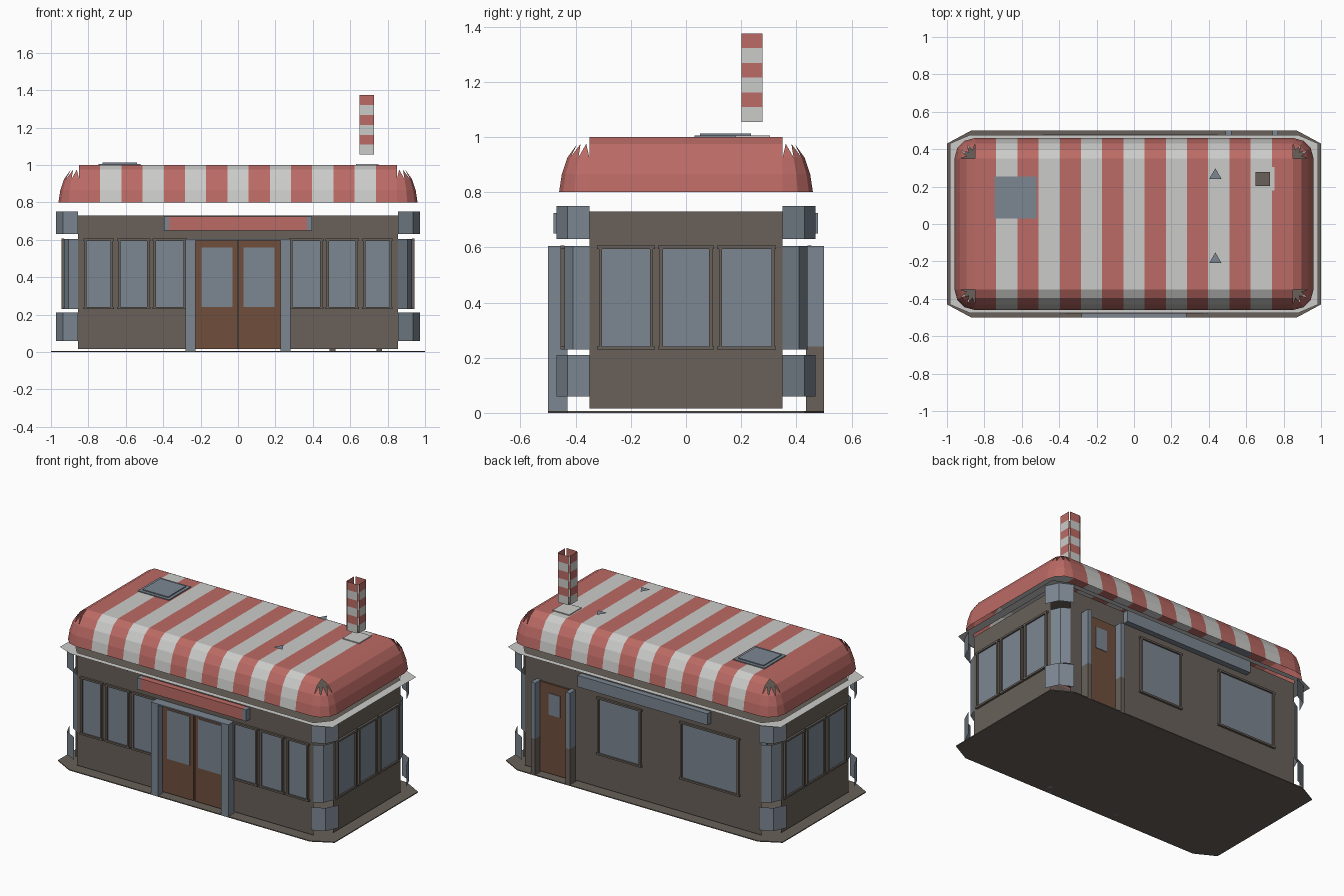
import bpy, bmesh, math
from mathutils import Vector

old = bpy.data.objects.get("Cube")
if old:
    bpy.data.objects.remove(old, do_unlink=True)


def material(name, r, g, b):
    m = bpy.data.materials.new(name)
    m.diffuse_color = (r, g, b, 1)
    m.use_nodes = True
    m.node_tree.nodes["Principled BSDF"].inputs["Base Color"].default_value = (r, g, b, 1)
    return m


RED = material("awning red", 0.50, 0.145, 0.13)
WHITE = material("awning white", 0.60, 0.60, 0.59)
WALL = material("wall brown", 0.14, 0.118, 0.10)
GREY = material("blue grey", 0.20, 0.24, 0.285)
DOOR = material("door brown", 0.16, 0.078, 0.048)


def build(name, polys, mats, centre=(0, 0, 0.5)):
    """Make an object from (points, material index) polygons facing away from centre."""
    bm = bmesh.new()
    for pts, mi in polys:
        f = bm.faces.new([bm.verts.new(p) for p in pts])
        f.material_index = mi
        f.normal_update()
        if f.normal.dot(f.calc_center_median() - Vector(centre)) < 0:
            f.normal_flip()
    bmesh.ops.remove_doubles(bm, verts=bm.verts, dist=1e-5)
    me = bpy.data.meshes.new(name)
    bm.to_mesh(me)
    bm.free()
    for m in mats:
        me.materials.append(m)
    ob = bpy.data.objects.new(name, me)
    bpy.context.collection.objects.link(ob)
    return ob


def box(name, mat, x, y, z):
    bm = bmesh.new()
    bmesh.ops.create_cube(bm, size=1)
    for v in bm.verts:
        v.co = [(a + b) / 2 + c * (b - a) for c, (a, b) in zip(v.co, (x, y, z))]
    me = bpy.data.meshes.new(name)
    bm.to_mesh(me)
    bm.free()
    me.materials.append(mat)
    ob = bpy.data.objects.new(name, me)
    bpy.context.collection.objects.link(ob)
    return ob


def panel(name, mat, side, u, z, d0, d1):
    """Box on a wall: u along the wall, depth d0..d1 outward from the middle."""
    d = (d0, d1) if side in ("left", "back") else (-d1, -d0)
    if side in ("front", "back"):
        return box(name, mat, u, d, z)
    return box(name, mat, d, u, z)


def window(name, side, u, z, wall):
    panel(name + "_glass", GREY, side, u, z, wall - 0.004, wall + 0.004)
    t, out = 0.012, wall + 0.014
    for k, e in enumerate(u):
        panel(f"{name}_jamb_{k}", WALL, side, (e - t / 2, e + t / 2), z, wall, out)
    for k, e in enumerate(z):
        panel(f"{name}_rail_{k}", WALL, side, (u[0] - t, u[1] + t), (e - t / 2, e + t / 2), wall, out)


HX, HY = 0.855, 0.35      # straight lengths of the long and short walls
WX, WY = 0.93, 0.44       # wall planes
SIGNS = [(1, 1), (-1, 1), (-1, -1), (1, -1)]


def octagon(ax, ay, bx, by, z):
    """Chamfered rectangle: outer half sizes ax, ay; straight half lengths bx, by."""
    return [(ax, -by, z), (ax, by, z), (bx, ay, z), (-bx, ay, z),
            (-ax, by, z), (-ax, -by, z), (-bx, -ay, z), (bx, -ay, z)]


# Base slab
low, high = octagon(1, 0.5, 0.87, 0.43, 0), octagon(1, 0.5, 0.87, 0.43, 0.006)
polys = [(low, 0), (high, 0)]
polys += [((low[i - 1], low[i], high[i], high[i - 1]), 0) for i in range(8)]
build("base_slab", polys, [WALL], (0, 0, 0.003))

# Walls and ceiling
Z0, Z1 = 0.015, 0.73
polys = []
for s in (1, -1):
    polys.append(([(-HX, s * WY, Z0), (HX, s * WY, Z0), (HX, s * WY, Z1), (-HX, s * WY, Z1)], 0))
    polys.append(([(s * WX, -HY, Z0), (s * WX, HY, Z0), (s * WX, HY, Z1), (s * WX, -HY, Z1)], 0))
polys.append((octagon(WX, WY, HX, HY, Z1), 0))
build("walls", polys, [WALL], (0, 0, 0.4))

# Light ledge around the wall top
inner, outer = octagon(WX, WY, HX, HY, 0.75), octagon(0.985, 0.475, 0.88, 0.43, 0.75)
build("ledge", [((inner[i - 1], inner[i], outer[i], outer[i - 1]), 0) for i in range(8)], [WHITE])

# Corner glass and the two projecting bands at each corner
BAND = [(HX, 0.47), (0.935, 0.43), (0.973, HY)]
PANE = [(HX, WY), (0.905, 0.41), (WX, HY)]
for name, path, z0, z1 in (("lower_band", BAND, 0.06, 0.21), ("corner_glass", PANE, 0.23, 0.605),
                           ("upper_band", BAND, 0.63, 0.75)):
    polys = []
    for sx, sy in SIGNS:
        for (xa, ya), (xb, yb) in zip(path, path[1:]):
            polys.append(([(sx * xa, sy * ya, z0), (sx * xb, sy * yb, z0),
                           (sx * xb, sy * yb, z1), (sx * xa, sy * ya, z1)], 0))
    build(name, polys, [GREY], (0, 0, 0.4))

# Striped roof: flat top, rounded eaves, plain ends, pointed corner petals
PROFILE = [(0, 1.0), (0.045, 0.975), (0.08, 0.925), (0.10, 0.865), (0.11, 0.80)]
RX, STRIPES = 0.85, 15
w = 2 * RX / STRIPES
section = [(-HY - o, z) for o, z in reversed(PROFILE)] + [(HY + o, z) for o, z in PROFILE]
polys = []
for i in range(STRIPES):
    xa, xb = -RX + i * w, -RX + (i + 1) * w
    for (ya, za), (yb, zb) in zip(section, section[1:]):
        polys.append(([(xa, ya, za), (xb, ya, za), (xb, yb, zb), (xa, yb, zb)], i % 2))
for s in (1, -1):
    for (oa, za), (ob, zb) in zip(PROFILE, PROFILE[1:]):
        xa, xb = s * (RX + oa), s * (RX + ob)
        polys.append(([(xa, -HY, za), (xa, HY, za), (xb, HY, zb), (xb, -HY, zb)], 0))
for sx, sy in SIGNS:
    def pt(row, a):
        o, z = PROFILE[row]
        return (sx * (RX + o * math.cos(a)), sy * (HY + o * math.sin(a)), z)
    step = math.pi / 6
    for k in range(3):
        a, b = k * step, (k + 1) * step
        for r in (2, 3):
            polys.append(([pt(r, a), pt(r, b), pt(r + 1, b), pt(r + 1, a)], 0))
        polys.append(([pt(2, a), pt(2, b), pt(1, (a + b) / 2)], 0))
build("roof", polys, [RED, WHITE], (0, 0, 0.6))

# Striped chimney with split corners, on a light plate
box("chimney_plate", WHITE, (0.63, 0.75), (0.18, 0.305), (0.998, 1.006))
CX, CY, R, G = 0.688, 0.24, 0.044, 0.038
h = 0.32 / 6
polys = []
for i in range(6):
    za, zb = 1.055 + i * h, 1.055 + (i + 1) * h
    for s in (1, -1):
        for ends in ([(-G, s * R), (G, s * R)], [(s * R, -G), (s * R, G)]):
            (xa, ya), (xb, yb) = ends
            polys.append(([(CX + xa, CY + ya, za), (CX + xb, CY + yb, za),
                           (CX + xb, CY + yb, zb), (CX + xa, CY + ya, zb)], (i + 1) % 2))
build("chimney", polys, [RED, WHITE], (CX, CY, 1.2))
box("chimney_floor", WALL, (CX - G, CX + G), (CY - G, CY + G), (1.055, 1.06))

# Roof hatch and small vents
box("hatch_frame", GREY, (-0.745, -0.52), (0.03, 0.255), (0.998, 1.006))
box("hatch_lid", GREY, (-0.725, -0.54), (0.05, 0.235), (1.006, 1.012))
for k, (y, z) in enumerate(((0.26, 1.055), (-0.19, 1.035))):
    tri = [(0.435 + 0.038 * math.sin(t), y + 0.038 * math.cos(t), z)
           for t in (0, 2 * math.pi / 3, 4 * math.pi / 3)]
    build(f"vent_{k}", [(tri, 0)], [GREY])

# Windows on the front and both ends
WZ = (0.235, 0.6)
for s in (1, -1):
    for k, (a, b) in enumerate(((0.285, 0.445), (0.48, 0.635), (0.675, 0.815))):
        window(f"front_window_{k}_{s}", "front", tuple(sorted((s * a, s * b))), WZ, WY)
for side in ("left", "right"):
    for k, u in enumerate(((-0.31, -0.125), (-0.09, 0.09), (0.125, 0.315))):
        window(f"{side}_window_{k}", side, u, WZ, WX)
for k, u in enumerate(((0.02, 0.32), (-0.69, -0.28))):
    window(f"back_window_{k}", "back", u, WZ, WY)

# Double front door with its porch
for s in (1, -1):
    leaf = tuple(sorted((s * 0.004, s * 0.228)))
    panel(f"front_door_{s}", DOOR, "front", leaf, (0.015, 0.6), WY, WY + 0.012)
    panel(f"front_door_glass_{s}", GREY, "front", tuple(sorted((s * 0.03, s * 0.195))),
          (0.24, 0.56), WY + 0.01, WY + 0.016)
    panel(f"porch_post_{s}", GREY, "front", tuple(sorted((s * 0.228, s * 0.28))), (0, 0.605), WY - 0.01, 0.5)
panel("porch_roof", GREY, "front", (-0.228, 0.228), (0.597, 0.605), WY, 0.5)

# Back door with posts
panel("back_door", DOOR, "back", (0.52, 0.74), (0.015, 0.6), WY, WY + 0.012)
panel("back_door_glass", GREY, "back", (0.59, 0.675), (0.40, 0.54), WY + 0.01, WY + 0.016)
for k, x in enumerate((0.505, 0.755)):
    panel(f"back_post_low_{k}", WALL, "back", (x - 0.015, x + 0.015), (0, 0.24), WY - 0.005, 0.5)
    panel(f"back_post_high_{k}", GREY, "back", (x - 0.015, x + 0.015), (0.24, 0.605), WY - 0.005, 0.5)

# Blank sign boards
panel("front_sign", RED, "front", (-0.37, 0.37), (0.65, 0.725), WY, 0.478)
for s in (1, -1):
    panel(f"front_sign_end_{s}", GREY, "front", tuple(sorted((s * 0.37, s * 0.395))), (0.65, 0.725), WY, 0.48)
panel("back_sign", GREY, "back", (-0.49, 0.45), (0.65, 0.725), WY, 0.478)
